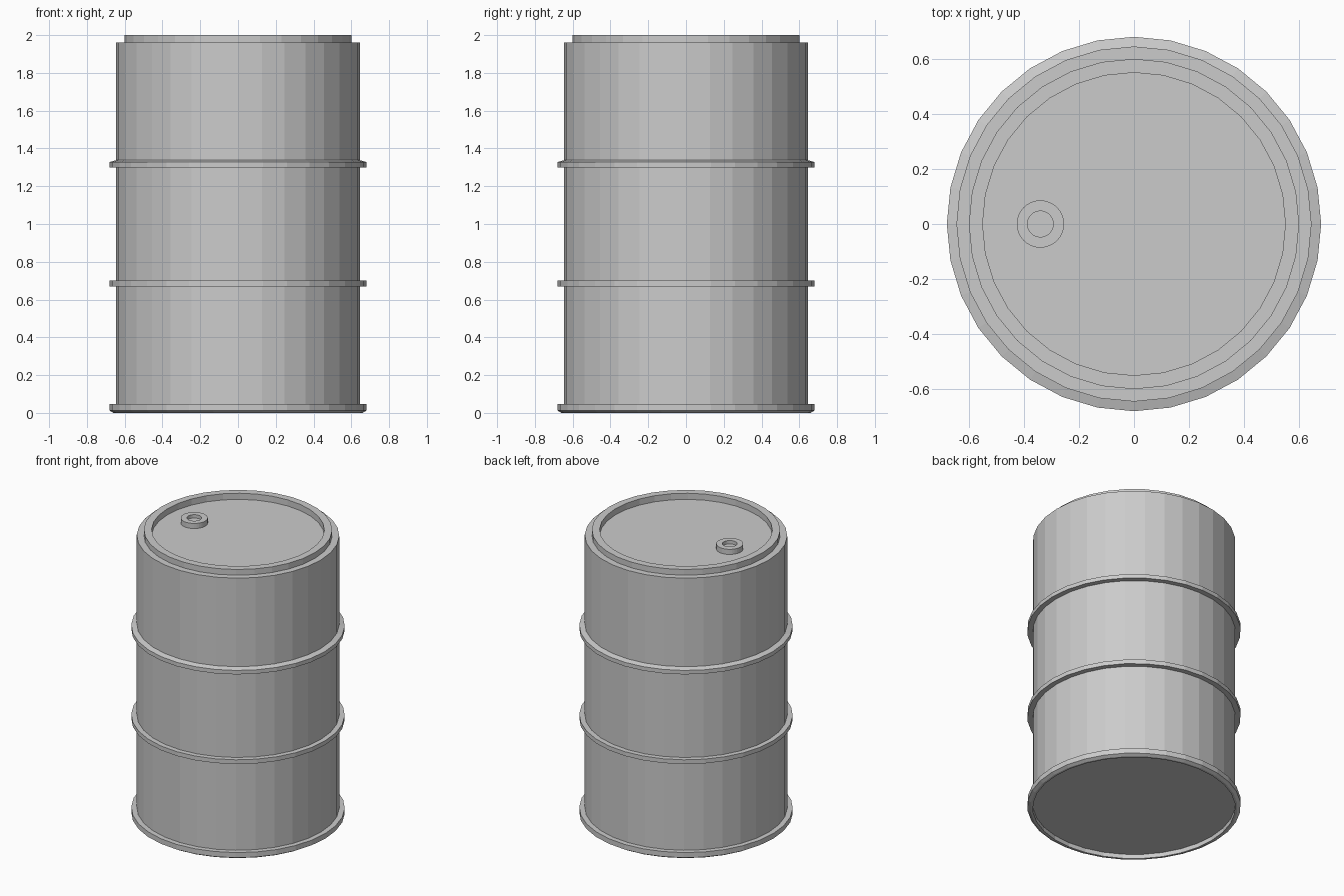
import bpy, bmesh
from math import cos, sin, pi

if "Cube" in bpy.data.objects:
    bpy.data.objects.remove(bpy.data.objects["Cube"])


def lathe(name, profile, sides, centre=(0, 0, 0)):
    """Revolve (radius, z) points; a zero radius becomes a flat end cap."""
    bm = bmesh.new()
    rings = [[bm.verts.new((r * cos(2 * pi * i / sides), r * sin(2 * pi * i / sides), z))
              for i in range(sides)] for r, z in profile]
    for a, b in zip(rings, rings[1:]):
        for i in range(sides):
            j = (i + 1) % sides
            bm.faces.new((a[i], a[j], b[j], b[i]))
    bm.faces.new(rings[0][::-1])
    bm.faces.new(rings[-1])
    bmesh.ops.recalc_face_normals(bm, faces=bm.faces)
    mesh = bpy.data.meshes.new(name)
    bm.to_mesh(mesh)
    bm.free()
    obj = bpy.data.objects.new(name, mesh)
    obj.location = centre
    bpy.context.collection.objects.link(obj)
    return obj


BODY, HOOP = 0.645, 0.68

profile = [
    (BODY, 0.03), (BODY, 0.0), (0.66, 0.0),                               # recessed base
    (HOOP, 0.012), (HOOP, 0.048), (BODY, 0.048),                          # bottom hoop
    (BODY, 0.67), (HOOP, 0.67), (HOOP, 0.70), (BODY, 0.70),               # lower hoop
    (BODY, 1.30), (HOOP, 1.30), (HOOP, 1.328), (BODY, 1.338),             # upper hoop
    (BODY, 1.96), (0.60, 1.96), (0.60, 2.0), (0.55, 2.0), (0.55, 1.957),  # rim and lid
]
lathe("barrel", profile, 32)

# Filler collar on the lid, with a shallow hole
lathe("filler_collar",
      [(0.086, 0.0), (0.086, 0.036), (0.047, 0.036), (0.047, 0.012)],
      32, (-0.34, 0, 1.957))
